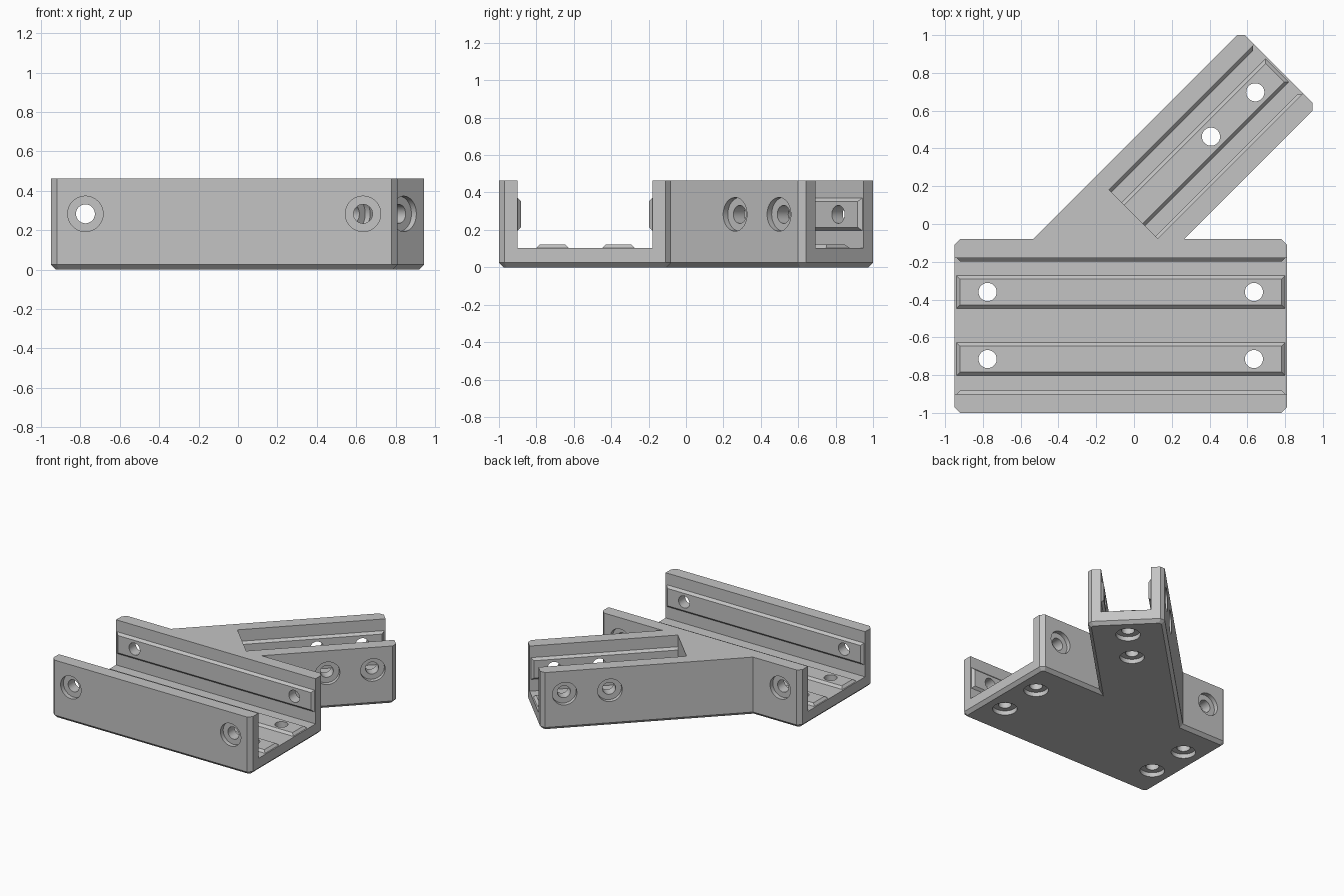
import bpy, bmesh
from math import radians, sin, cos, tau
from mathutils import Matrix, Vector

if "Cube" in bpy.data.objects:
    bpy.data.objects.remove(bpy.data.objects["Cube"], do_unlink=True)

HEIGHT, FLOOR, WALL = 0.463, 0.103, 0.1
HOLE_Z = 0.283
STRAIGHT = Matrix.Identity(4)
ANGLED = Matrix.Rotation(radians(45), 4, 'Z')

grey = bpy.data.materials.new("plain grey")
grey.use_nodes = True
grey.diffuse_color = (0.55, 0.55, 0.55, 1)
grey.node_tree.nodes["Principled BSDF"].inputs["Base Color"].default_value = (0.55, 0.55, 0.55, 1)


def finish(bm, name):
    bmesh.ops.recalc_face_normals(bm, faces=bm.faces[:])
    mesh = bpy.data.meshes.new(name)
    bm.to_mesh(mesh)
    bm.free()
    mesh.materials.append(grey)
    obj = bpy.data.objects.new(name, mesh)
    bpy.context.collection.objects.link(obj)
    return obj


def placed(frame, origin, normal):
    """Local x runs along the channel, local z along the normal."""
    x, z = Vector((1, 0, 0)), Vector(normal)
    rot = Matrix((x, z.cross(x), z)).transposed().to_4x4()
    return frame @ Matrix.Translation(origin) @ rot


def loft(bm, matrix, rings):
    """Close a stack of equal point rings into a solid."""
    loops = [[bm.verts.new(matrix @ Vector(p)) for p in ring] for ring in rings]
    n = len(loops[0])
    for low, high in zip(loops, loops[1:]):
        for i in range(n):
            j = (i + 1) % n
            bm.faces.new((low[i], low[j], high[j], high[i]))
    bm.faces.new(loops[0][::-1])
    bm.faces.new(loops[-1])


def rectangle(hx, hy, z):
    return [(-hx, -hy, z), (hx, -hy, z), (hx, hy, z), (-hx, hy, z)]


def circle(r, z, n=48):
    return [(r * cos(tau * i / n), r * sin(tau * i / n), z) for i in range(n)]


def add_trough(bm, frame, u0, u1, v0, v1):
    origin = ((u0 + u1) / 2, (v0 + v1) / 2, 0)
    hx, hy = (u1 - u0) / 2, (v1 - v0) / 2
    loft(bm, placed(frame, origin, (0, 0, 1)),
         [rectangle(hx, hy, FLOOR), rectangle(hx, hy, HEIGHT + 0.1)])


def add_rib(bm, frame, u0, u1, v, z, normal):
    half = (u1 - u0) / 2 - 0.0005
    loft(bm, placed(frame, ((u0 + u1) / 2, v, z), normal),
         [rectangle(half, 0.097, -0.01), rectangle(half - 0.028, 0.069, 0.018)])


def add_hole(bm, frame, u, v, z, normal):
    # counterbored screw hole, entering from the outside face
    loft(bm, placed(frame, (u, v, z), normal),
         [circle(0.09, -0.05), circle(0.09, 0.035), circle(0.048, 0.035), circle(0.048, 0.16)])


# solid bracket body: wide base with an arm leaving at 45 degrees
x0, x1, y0, y1 = -0.95, 0.81, -1.0, -0.08
left, right, end = 0.455, -0.345, 1.587   # arm edges y - x, arm end x + y
outline = [(x0, y0), (x1, y0), (x1, y1), (y1 - right, y1),
           ((end - right) / 2, (end + right) / 2),
           ((end - left) / 2, (end + left) / 2),
           (y1 - left, y1), (x0, y1)]
inner_corners = (3, 6)
bm = bmesh.new()
loft(bm, STRAIGHT, [[(x, y, z) for x, y in outline] for z in (0, HEIGHT)])
bm.edges.ensure_lookup_table()
sharp = [Vector(p) for i, p in enumerate(outline) if i not in inner_corners]
uprights = [e for e in bm.edges
            if abs(e.verts[0].co.z - e.verts[1].co.z) > 0.1
            and any((e.verts[0].co.xy - p).length < 0.001 for p in sharp)]
bmesh.ops.bevel(bm, geom=uprights, offset=0.03, segments=1, affect='EDGES')
bottom = [e for e in bm.edges if all(v.co.z < 0.001 for v in e.verts)]
bmesh.ops.bevel(bm, geom=bottom, offset=0.025, segments=1, affect='EDGES')
body = finish(bm, "angled_bracket")

# each channel: frame, rib span, outer v limits, floor rib lines, hole positions
root2 = 2 ** 0.5
arm_v0, arm_v1, arm_u0, arm_u1 = right / root2, left / root2, 0.035, end / root2
channels = [
    (STRAIGHT, x0, x1, y0, y1, (-0.715, -0.36), (-0.775, 0.635)),
    (ANGLED, arm_u0 - 0.03, arm_u1, arm_v0, arm_v1, ((arm_v0 + arm_v1) / 2,), (0.615, 0.947)),
]
troughs, ribs, holes = bmesh.new(), bmesh.new(), bmesh.new()
add_trough(troughs, STRAIGHT, x0 - 0.1, x1 + 0.1, y0 + WALL, y1 - WALL)
add_trough(troughs, ANGLED, arm_u0, arm_u1 + 0.1, arm_v0 + WALL, arm_v1 - WALL)
for frame, u0, u1, v0, v1, floor_lines, spots in channels:
    for v, side in ((v0, 1), (v1, -1)):
        add_rib(ribs, frame, u0, u1, v + side * WALL, HOLE_Z, (0, side, 0))
        for u in spots:
            add_hole(holes, frame, u, v, HOLE_Z, (0, side, 0))
    for v in floor_lines:
        add_rib(ribs, frame, u0, u1, v, FLOOR, (0, 0, 1))
        for u in spots:
            add_hole(holes, frame, u, v, 0, (0, 0, 1))

# carve the channels, add the ribs, then drill through both
bpy.context.view_layer.objects.active = body
body.select_set(True)
for bm, name, operation in ((troughs, "channel_cutter", 'DIFFERENCE'),
                            (ribs, "rib_helper", 'UNION'),
                            (holes, "hole_cutter", 'DIFFERENCE')):
    helper = finish(bm, name)
    helper.hide_render = True
    mod = body.modifiers.new(name, 'BOOLEAN')
    mod.operation, mod.solver, mod.object = operation, 'EXACT', helper
    bpy.ops.object.modifier_apply(modifier=mod.name)
    bpy.data.objects.remove(helper, do_unlink=True)

bpy.ops.object.shade_smooth_by_angle(angle=radians(25))
